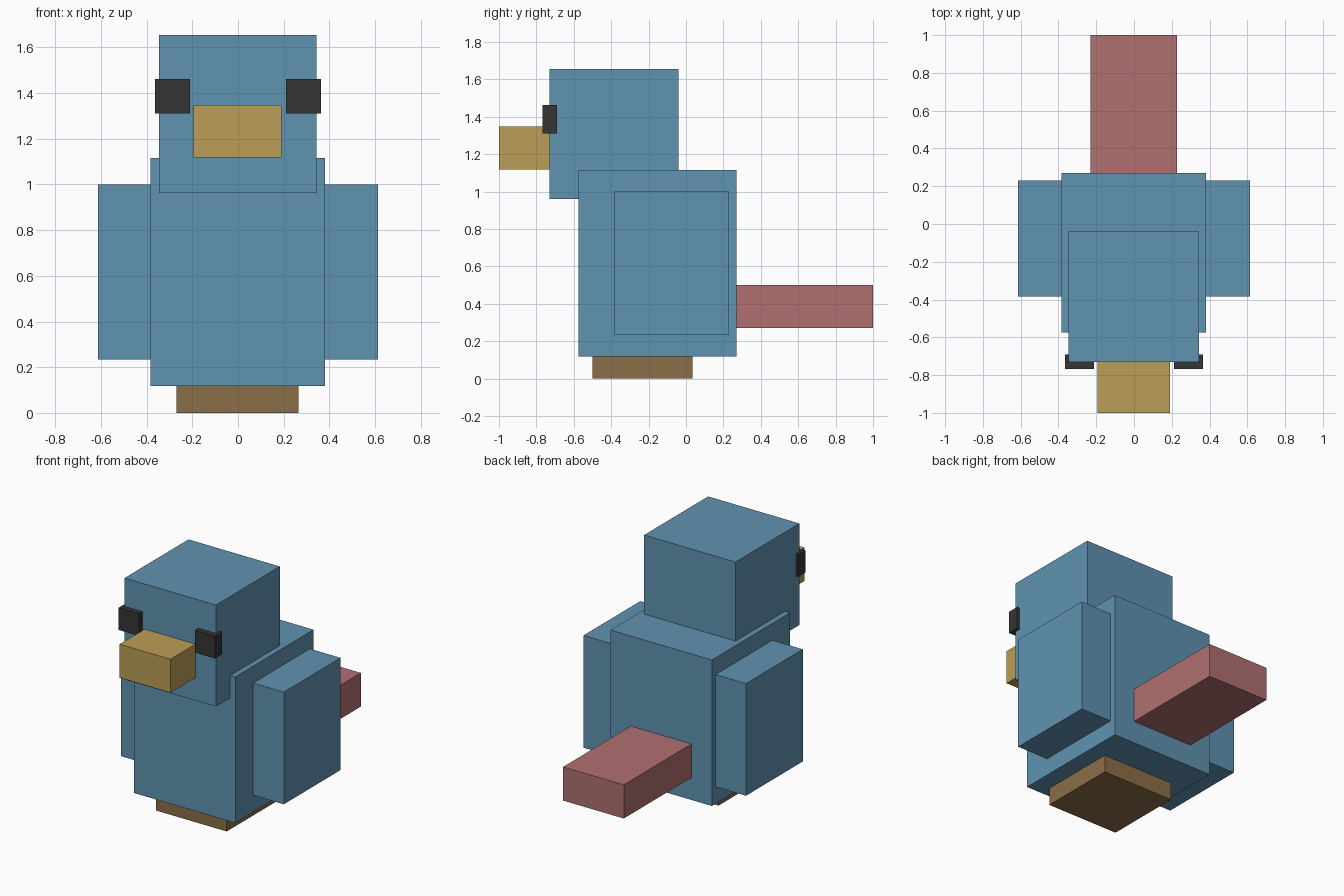
import bpy

cube = bpy.data.objects.get("Cube")
if cube:
    bpy.data.objects.remove(cube, do_unlink=True)


def make_material(name, rgb):
    mat = bpy.data.materials.new(name)
    mat.use_nodes = True
    color = (*rgb, 1.0)
    mat.diffuse_color = color
    mat.node_tree.nodes["Principled BSDF"].inputs["Base Color"].default_value = color
    return mat


blue = make_material("feather blue", (0.117, 0.288, 0.440))
yellow = make_material("beak yellow", (0.497, 0.342, 0.094))
red = make_material("tail red", (0.440, 0.160, 0.160))
brown = make_material("foot brown", (0.254, 0.158, 0.061))
black = make_material("eye black", (0.035, 0.035, 0.035))


def box(name, x, y, z, mat):
    """Box spanning the (min, max) ranges on each axis."""
    spans = (x, y, z)
    bpy.ops.mesh.primitive_cube_add(size=1, location=[(a + b) / 2 for a, b in spans])
    obj = bpy.context.object
    obj.name = obj.data.name = name
    obj.scale = [b - a for a, b in spans]
    bpy.ops.object.transform_apply(location=False, rotation=False, scale=True)
    obj.data.materials.append(mat)
    return obj


# Central parts
box("feet", (-0.27, 0.265), (-0.50, 0.035), (0, 0.118), brown)
box("body", (-0.384, 0.382), (-0.575, 0.27), (0.118, 1.115), blue)
box("head", (-0.346, 0.344), (-0.73, -0.04), (0.962, 1.655), blue)
box("beak", (-0.194, 0.19), (-1.0, -0.72), (1.118, 1.347), yellow)
box("tail", (-0.23, 0.228), (0.26, 1.0), (0.27, 0.50), red)

# Paired wings and eyes
for side, s in (("left", 1), ("right", -1)):
    wing_x = sorted((s * 0.375, s * 0.614))
    eye_x = sorted((s * 0.211, s * 0.364))
    box(side + "_wing", wing_x, (-0.383, 0.23), (0.234, 1.0), blue)
    box(side + "_eye", eye_x, (-0.768, -0.691), (1.31, 1.462), black)
